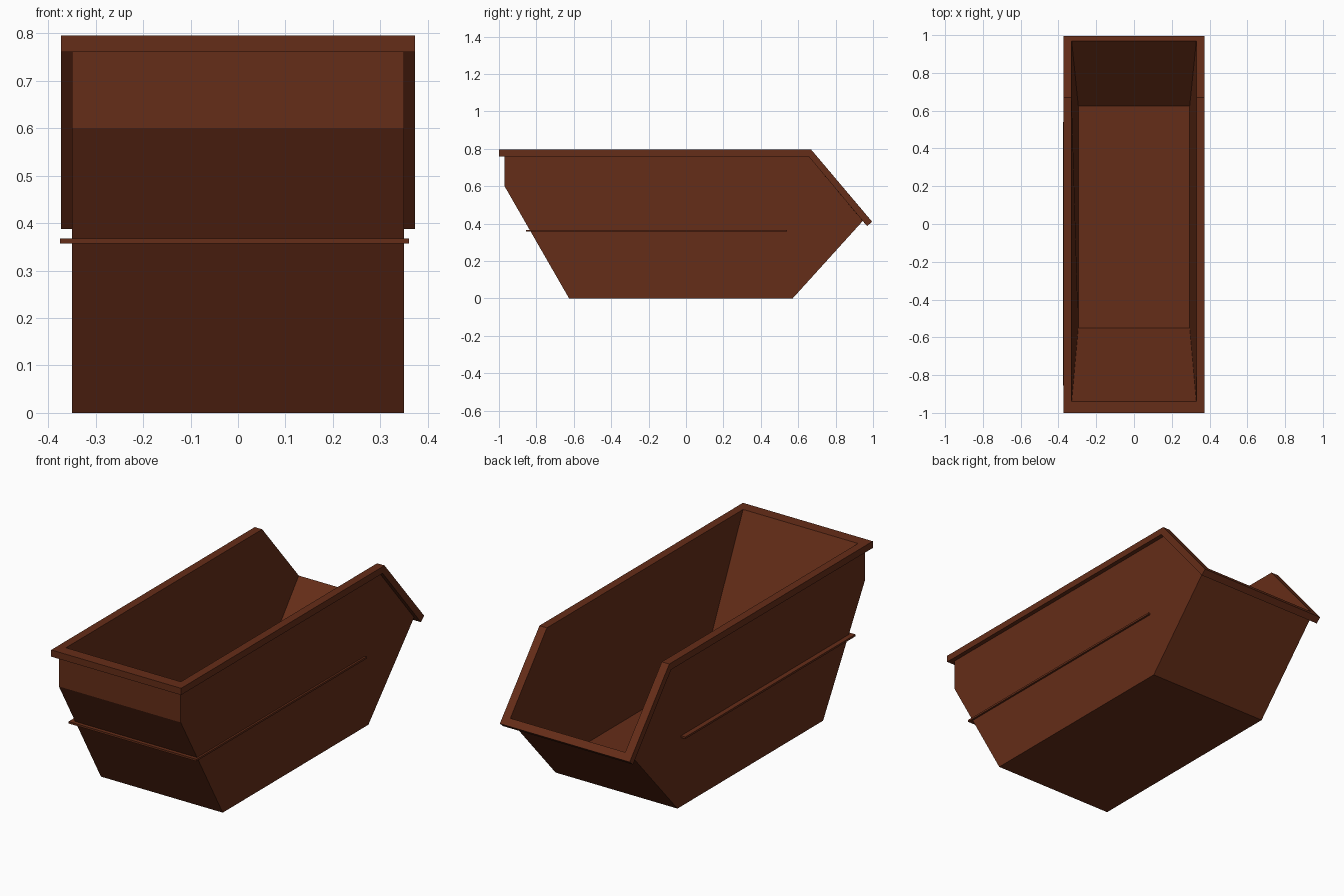
import bpy

if "Cube" in bpy.data.objects:
    bpy.data.objects.remove(bpy.data.objects["Cube"])

paint = bpy.data.materials.new("rust_brown_paint")
paint.diffuse_color = (0.13, 0.026, 0.009, 1)
paint.use_nodes = True
paint.node_tree.nodes["Principled BSDF"].inputs["Base Color"].default_value = paint.diffuse_color


def make_object(name, verts, faces):
    mesh = bpy.data.meshes.new(name)
    mesh.from_pydata(verts, [], faces)
    mesh.materials.append(paint)
    obj = bpy.data.objects.new(name, mesh)
    bpy.context.collection.objects.link(obj)
    return obj


def trough(name, profile, inward=False):
    """Open tub from a side profile of (half width, y, z), running front top to kink."""
    n = len(profile)
    verts = [(s * x, y, z) for s in (1, -1) for x, y, z in profile]
    faces = [list(range(n)), list(range(2 * n - 1, n - 1, -1))]
    # the last two profile edges (slope and top) stay open for the mouth
    faces += [[i, i + n, i + 1 + n, i + 1] for i in range(n - 2)]
    if inward:
        faces = [f[::-1] for f in faces]
    return make_object(name, verts, faces)


def ring(half_x, front, kink, back):
    """Six-point loop around the bent mouth; the stations are (y, z)."""
    right = [(half_x, *p) for p in (front, kink, back)]
    return right + [(-x, y, z) for x, y, z in reversed(right)]


# Outer steel shell
trough("outer_shell", [(0.35, y, z) for y, z in (
    (-0.97, 0.76), (-0.97, 0.60), (-0.625, 0), (0.57, 0), (0.945, 0.414), (0.655, 0.76))])

# Tapered inner lining
trough("inner_lining", [
    (0.33, -0.94, 0.795), (0.295, -0.55, 0.10), (0.295, 0.625, 0.10),
    (0.33, 0.97, 0.44), (0.33, 0.67, 0.795)], inward=True)

# Rim following the flat top and the sloping mouth
loops = [
    ring(0.35, (-0.97, 0.76), (0.655, 0.76), (0.945, 0.414)),
    ring(0.373, (-1.0, 0.76), (0.655, 0.76), (0.968, 0.387)),
    ring(0.373, (-1.0, 0.795), (0.67, 0.795), (0.995, 0.41)),
    ring(0.33, (-0.94, 0.795), (0.67, 0.795), (0.97, 0.44)),
]
rim_faces = []
for k in range(3):
    for i in range(6):
        j = (i + 1) % 6
        rim_faces.append([k * 6 + i, k * 6 + j, k * 6 + 6 + j, k * 6 + 6 + i])
make_object("top_rim", [p for loop in loops for p in loop], rim_faces)

# Thin stiffening rib wrapped around the front and both sides
path_out = [(0.36, 0.54), (0.36, -0.855), (-0.375, -0.855), (-0.375, 0.54)]
path_in = [(0.34, 0.54), (0.34, -0.81), (-0.34, -0.81), (-0.34, 0.54)]
rib_verts = [(x, y, z) for z in (0.357, 0.367) for x, y in path_out + path_in]
rib_faces = [[0, 4, 12, 8], [3, 11, 15, 7]]
for i in range(3):
    rib_faces += [[i, i + 1, i + 5, i + 4], [i + 8, i + 12, i + 13, i + 9],
                  [i, i + 8, i + 9, i + 1], [i + 4, i + 5, i + 13, i + 12]]
make_object("stiffening_rib", rib_verts, rib_faces)
